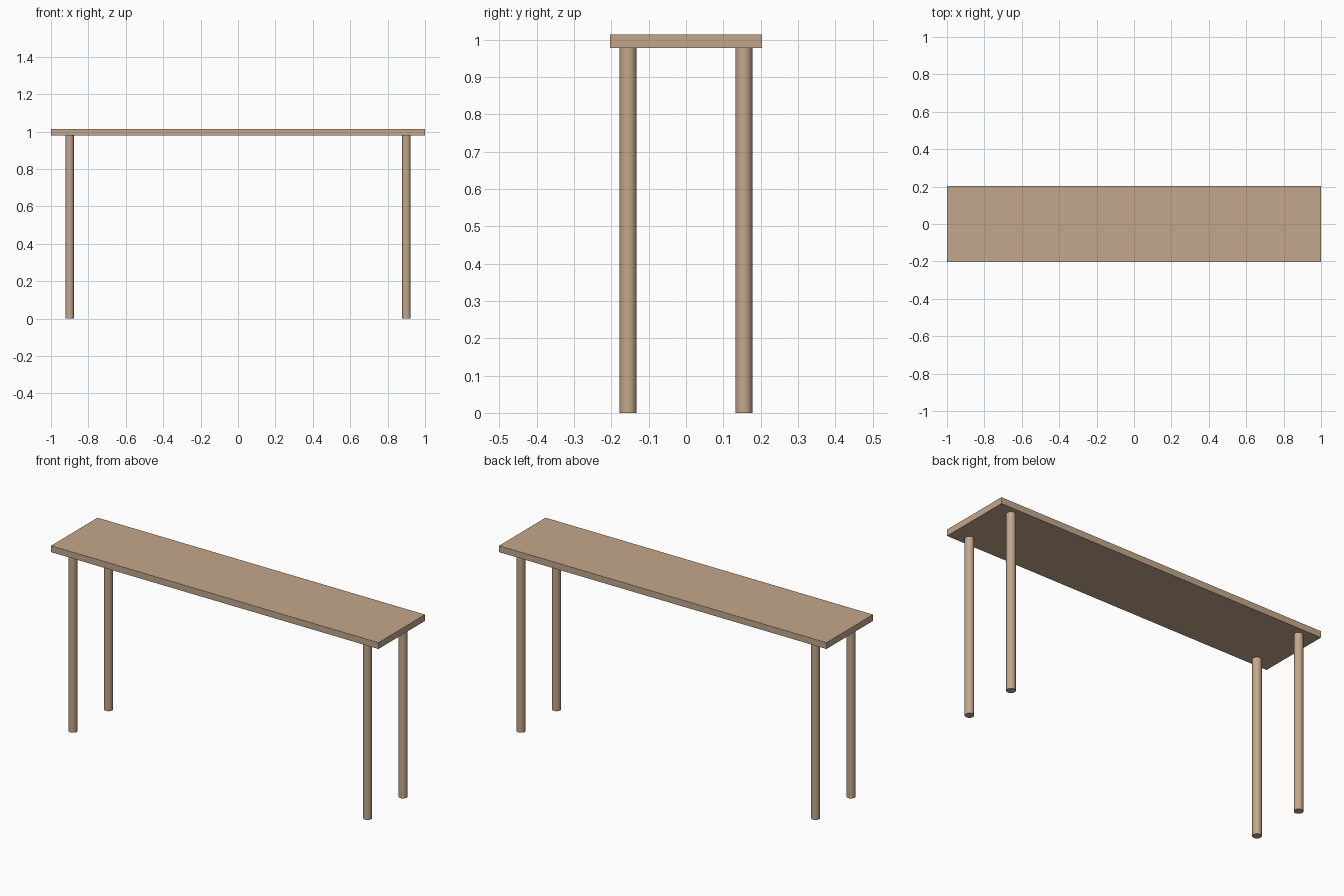
import bpy

if "Cube" in bpy.data.objects:
    bpy.data.objects.remove(bpy.data.objects["Cube"])

TOP_Z, UNDER_Z = 1.013, 0.978
LEG_X, LEG_Y, LEG_R = 0.90, 0.155, 0.023

wood = bpy.data.materials.new("wood")
wood.diffuse_color = (0.55, 0.39, 0.26, 1)
wood.use_nodes = True
wood.node_tree.nodes["Principled BSDF"].inputs["Base Color"].default_value = wood.diffuse_color


def finish(obj, name):
    obj.name = name
    obj.data.materials.append(wood)


# Table top: a thin flat board
bpy.ops.mesh.primitive_cube_add(size=1, location=(0, 0, (TOP_Z + UNDER_Z) / 2))
top = bpy.context.object
top.scale = (2.0, 0.406, TOP_Z - UNDER_Z)
bpy.ops.object.transform_apply(location=False, rotation=False, scale=True)
finish(top, "table_top")

# Four round legs, one near each corner
for side, sx in (("left", -1), ("right", 1)):
    for end, sy in (("front", -1), ("back", 1)):
        bpy.ops.mesh.primitive_cylinder_add(
            vertices=32, radius=LEG_R, depth=UNDER_Z,
            location=(sx * LEG_X, sy * LEG_Y, UNDER_Z / 2))
        bpy.ops.object.shade_smooth_by_angle()
        finish(bpy.context.object, f"{end}_{side}_leg")
